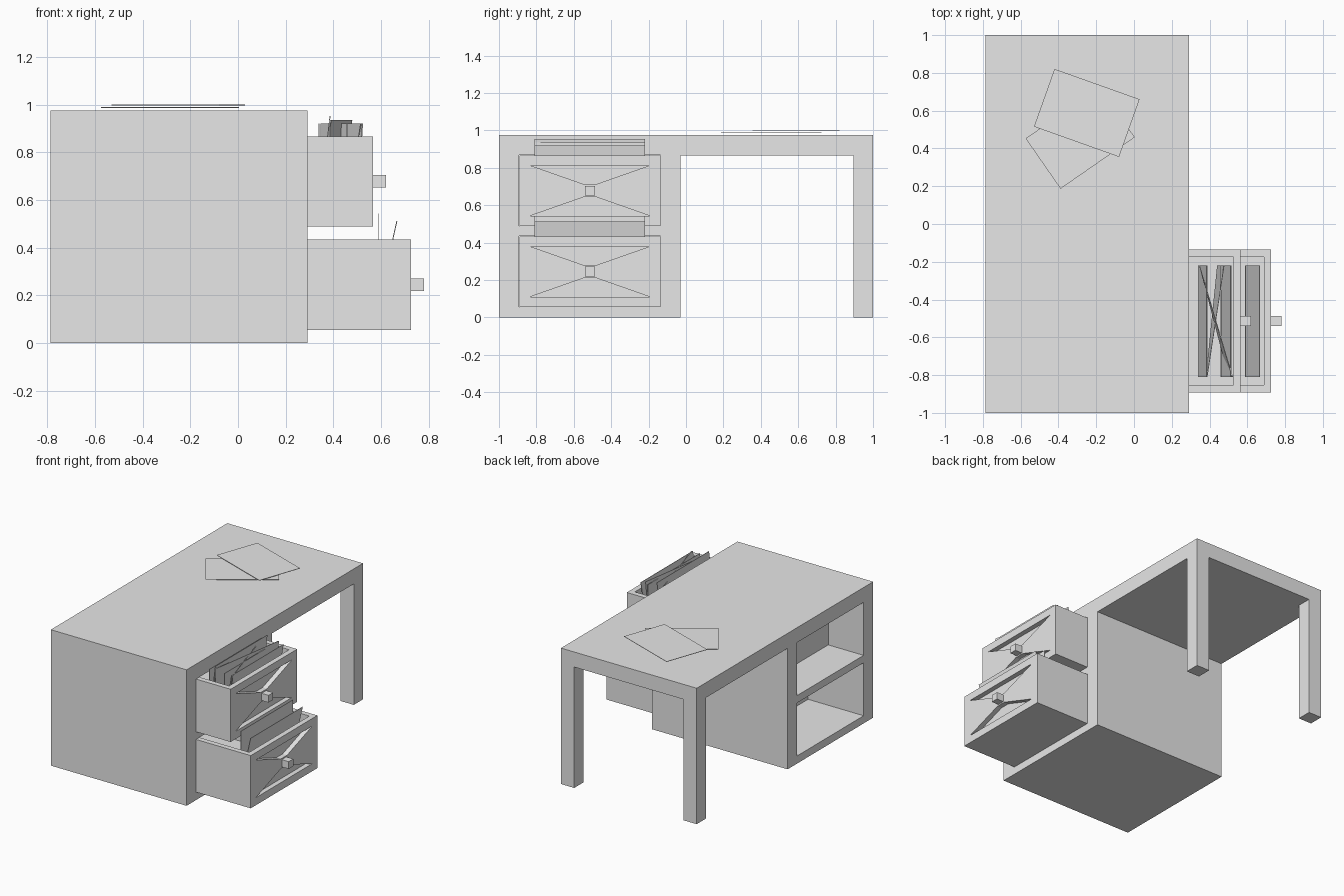
import bpy, bmesh
from math import radians
from mathutils import Matrix, Vector

if "Cube" in bpy.data.objects:
    bpy.data.objects.remove(bpy.data.objects["Cube"], do_unlink=True)

grey = bpy.data.materials.new("plain grey")
grey.use_nodes = True
colour = (0.8, 0.8, 0.8, 1)
grey.diffuse_color = colour
grey.node_tree.nodes["Principled BSDF"].inputs["Base Color"].default_value = colour


def finish(name, bm):
    bmesh.ops.recalc_face_normals(bm, faces=bm.faces[:])
    mesh = bpy.data.meshes.new(name)
    bm.to_mesh(mesh)
    bm.free()
    mesh.materials.append(grey)
    obj = bpy.data.objects.new(name, mesh)
    bpy.context.collection.objects.link(obj)
    return obj


def box_mesh(lo, hi):
    bm = bmesh.new()
    lo, hi = Vector(lo), Vector(hi)
    bmesh.ops.create_cube(bm, size=1, matrix=Matrix.Translation((lo + hi) / 2)
                          @ Matrix.Diagonal((*(hi - lo), 1)))
    return bm


def box(name, lo, hi):
    return finish(name, box_mesh(lo, hi))


def prism(name, outline, x0, x1):
    """Extrude a (y, z) outline along x."""
    bm = bmesh.new()
    face = bm.faces.new([bm.verts.new((x0, y, z)) for y, z in outline])
    new = bmesh.ops.extrude_face_region(bm, geom=[face])["geom"]
    bmesh.ops.translate(bm, vec=(x1 - x0, 0, 0),
                        verts=[v for v in new if isinstance(v, bmesh.types.BMVert)])
    return finish(name, bm)


def cut(obj, cutter):
    cutter.hide_render = True
    cutter.hide_set(True)
    mod = obj.modifiers.new("cut", "BOOLEAN")
    mod.operation, mod.solver, mod.object = "DIFFERENCE", "EXACT", cutter


# Desk body: one block with a knee space, leg gap and two shelf tunnels cut out
LEFT, RIGHT, TOP, UNDER = 0.292, -0.785, 0.975, 0.867
LEG, WALL = 0.105, 0.053
Y0, Y1 = -0.892, -0.135
HEIGHT = 0.38
LEVELS = (0.055, 0.488)
desk = box("desk_body", (RIGHT, -1, 0), (LEFT, 1, TOP))
cut(desk, box("knee_cutter", (-1, -0.03, -0.1), (1, 1 - LEG, UNDER)))
cut(desk, box("leg_gap_cutter", (RIGHT + LEG, 0.5, -0.1), (LEFT - LEG, 1.1, UNDER)))
for z in LEVELS:
    cut(desk, box("shelf_cutter", (-1, Y0, z), (1, Y1, z + HEIGHT)))


# Drawers: open trays with two recessed panels and a square knob
def drawer(name, front, z):
    gap = 0.001
    bm = box_mesh((front - 1.07, Y0 + gap, z + gap), (front, Y1 - gap, z + HEIGHT - gap))
    bm.normal_update()
    top = max(bm.faces, key=lambda f: f.calc_center_median().z)
    bmesh.ops.inset_region(bm, faces=[top], thickness=WALL)
    new = bmesh.ops.extrude_face_region(bm, geom=[top])["geom"]
    bmesh.ops.translate(bm, vec=(0, 0, WALL - HEIGHT),
                        verts=[v for v in new if isinstance(v, bmesh.types.BMVert)])
    if top.is_valid:
        bmesh.ops.delete(bm, geom=[top], context="FACES_ONLY")
    tray = finish(name, bm)
    yc, zc = (Y0 + Y1) / 2, z + HEIGHT / 2
    for s in (1, -1):
        outline = [(yc - 0.32, zc + s * 0.135), (yc + 0.32, zc + s * 0.135),
                   (yc + 0.035, zc + s * 0.035), (yc - 0.035, zc + s * 0.035)]
        cut(tray, prism(name + "_panel_cutter", outline, front - 0.035, front + 0.05))
    k = 0.026
    box(name + "_knob", (front, yc - k, zc - k), (front + 0.055, yc + k, zc + k))


drawer("lower_drawer", 0.725, LEVELS[0])
drawer("upper_drawer", 0.565, LEVELS[1])


# Folders and loose sheets standing in the drawers
def sheet(name, bottom, top, z0, z1):
    """Thin upright sheet; bottom and top give x at the front and back ends."""
    ya, yb, t = -0.81, -0.22, 0.004
    ring = [(bottom[0], ya, z0), (bottom[1], yb, z0), (top[1], yb, z1), (top[0], ya, z1)]
    bm = bmesh.new()
    face = bm.faces.new([bm.verts.new(p) for p in ring])
    new = bmesh.ops.extrude_face_region(bm, geom=[face])["geom"]
    bmesh.ops.translate(bm, vec=(t, 0, 0),
                        verts=[v for v in new if isinstance(v, bmesh.types.BMVert)])
    finish(name, bm)


sheet("lower_folder_back", (0.588, 0.588), (0.588, 0.588), 0.2, 0.543)
sheet("lower_folder_front", (0.594, 0.594), (0.664, 0.664), 0.2, 0.512)
sheet("upper_folder_back", (0.338, 0.338), (0.338, 0.338), 0.6, 0.92)
sheet("upper_folder_front", (0.342, 0.342), (0.384, 0.384), 0.6, 0.953)
sheet("loose_sheet", (0.38, 0.44), (0.385, 0.475), 0.6, 0.935)
sheet("crossed_sheet", (0.5, 0.345), (0.52, 0.345), 0.6, 0.92)
sheet("second_folder_back", (0.455, 0.455), (0.455, 0.455), 0.6, 0.92)
sheet("second_folder_front", (0.46, 0.46), (0.512, 0.512), 0.6, 0.92)

# Papers on the desk top
for name, x, y, z, angle in (("upper_paper", -0.25, 0.588, 1.0, -19.6),
                             ("lower_paper", -0.285, 0.456, 0.989, 34.8)):
    paper = box(name, (-0.239, -0.162, -0.003), (0.239, 0.162, 0))
    paper.location = (x, y, z)
    paper.rotation_euler.z = radians(angle)
